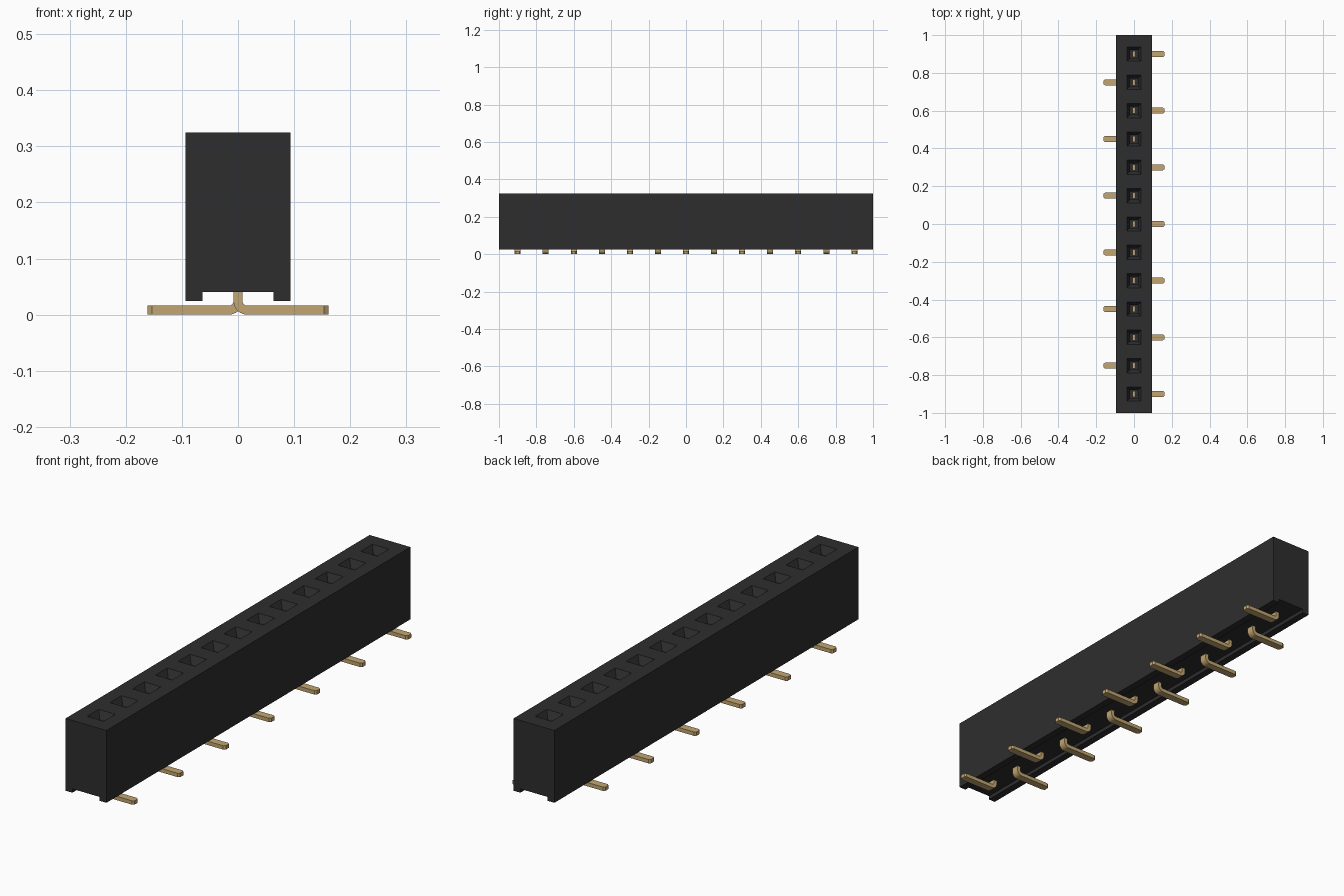
import bpy, bmesh, math

if "Cube" in bpy.data.objects:
    bpy.data.objects.remove(bpy.data.objects["Cube"], do_unlink=True)

COUNT, PITCH = 13, 0.15
HALF_X, TOP = 0.094, 0.325


def material(name, rgb, roughness, metallic=0.0):
    m = bpy.data.materials.new(name)
    m.use_nodes = True
    m.diffuse_color = (*rgb, 1)
    bsdf = m.node_tree.nodes["Principled BSDF"]
    bsdf.inputs["Base Color"].default_value = (*rgb, 1)
    bsdf.inputs["Roughness"].default_value = roughness
    bsdf.inputs["Metallic"].default_value = metallic
    return m


def finish(bm, name, mat):
    bmesh.ops.remove_doubles(bm, verts=bm.verts, dist=1e-5)
    bmesh.ops.recalc_face_normals(bm, faces=bm.faces)
    mesh = bpy.data.meshes.new(name)
    bm.to_mesh(mesh)
    bm.free()
    mesh.materials.append(mat)
    return mesh


def add(name, mesh):
    ob = bpy.data.objects.new(name, mesh)
    bpy.context.collection.objects.link(ob)
    return ob


def bridge(bm, a, b):
    for i in range(len(a)):
        j = (i + 1) % len(a)
        bm.faces.new((a[i], a[j], b[j], b[i]))


black = material("black plastic", (0.027, 0.027, 0.027), 0.6)
gold = material("gold metal", (0.54, 0.38, 0.165), 0.5)

# Housing: one cell per contact, with a channel under it and a funnel socket on top
bm = bmesh.new()
profile = [(HALF_X, TOP), (HALF_X, 0.024), (0.063, 0.024), (0.063, 0.04),
           (-0.063, 0.04), (-0.063, 0.024), (-HALF_X, 0.024), (-HALF_X, TOP)]
centres = [(i - (COUNT - 1) / 2) * PITCH for i in range(COUNT)]
for i, yc in enumerate(centres):
    y0 = -1.0 if i == 0 else yc - PITCH / 2
    y1 = 1.0 if i == COUNT - 1 else yc + PITCH / 2
    near = [bm.verts.new((x, y0, z)) for x, z in profile]
    far = [bm.verts.new((x, y1, z)) for x, z in profile]
    for k in range(len(profile) - 1):
        bm.faces.new((near[k], near[k + 1], far[k + 1], far[k]))
    if i == 0:
        bm.faces.new(near)
    if i == COUNT - 1:
        bm.faces.new(far)
    # Socket rings: mouth, throat and floor
    ring = [near[-1], near[0], far[0], far[-1]]
    for r, z in ((0.038, TOP), (0.021, TOP - 0.03), (0.021, 0.10)):
        nxt = [bm.verts.new((sx * r, yc + sy * r, z))
               for sx, sy in ((-1, -1), (1, -1), (1, 1), (-1, 1))]
        bridge(bm, ring, nxt)
        ring = nxt
    bm.faces.new(ring)
add("housing", finish(bm, "housing", black))

# Pin: flat strip that drops through the housing and bends outward into a foot
T, W, R = 0.008, 0.016, 0.008          # half thickness, half width, inner bend radius
cx, cz = T + R, 2 * T + R              # bend centre
sections = [((-T, 0.14), (T, 0.14), W)]
for k in range(7):
    a = math.pi + k / 6 * math.pi / 2
    c, s = math.cos(a), math.sin(a)
    ro = R + 2 * T
    sections.append(((cx + ro * c, cz + ro * s), (cx + R * c, cz + R * s), W))
sections += [((0.153, 0), (0.153, 2 * T), W), ((0.161, 0), (0.161, 2 * T), 0.010)]
bm = bmesh.new()
rings = [[bm.verts.new((p[0], y, p[1])) for p, y in ((a, -w), (b, -w), (b, w), (a, w))]
         for a, b, w in sections]
for a, b in zip(rings, rings[1:]):
    bridge(bm, a, b)
bm.faces.new(rings[0])
bm.faces.new(rings[-1])
pin_mesh = finish(bm, "pin", gold)

# Feet alternate between the two sides
bpy.ops.object.select_all(action='DESELECT')
for i, yc in enumerate(centres):
    pin = add(f"pin_{i + 1}", pin_mesh)
    pin.location.y = yc
    pin.rotation_euler.z = math.pi * (i % 2)
pin.select_set(True)
bpy.context.view_layer.objects.active = pin
bpy.ops.object.shade_smooth_by_angle(angle=math.radians(30))
